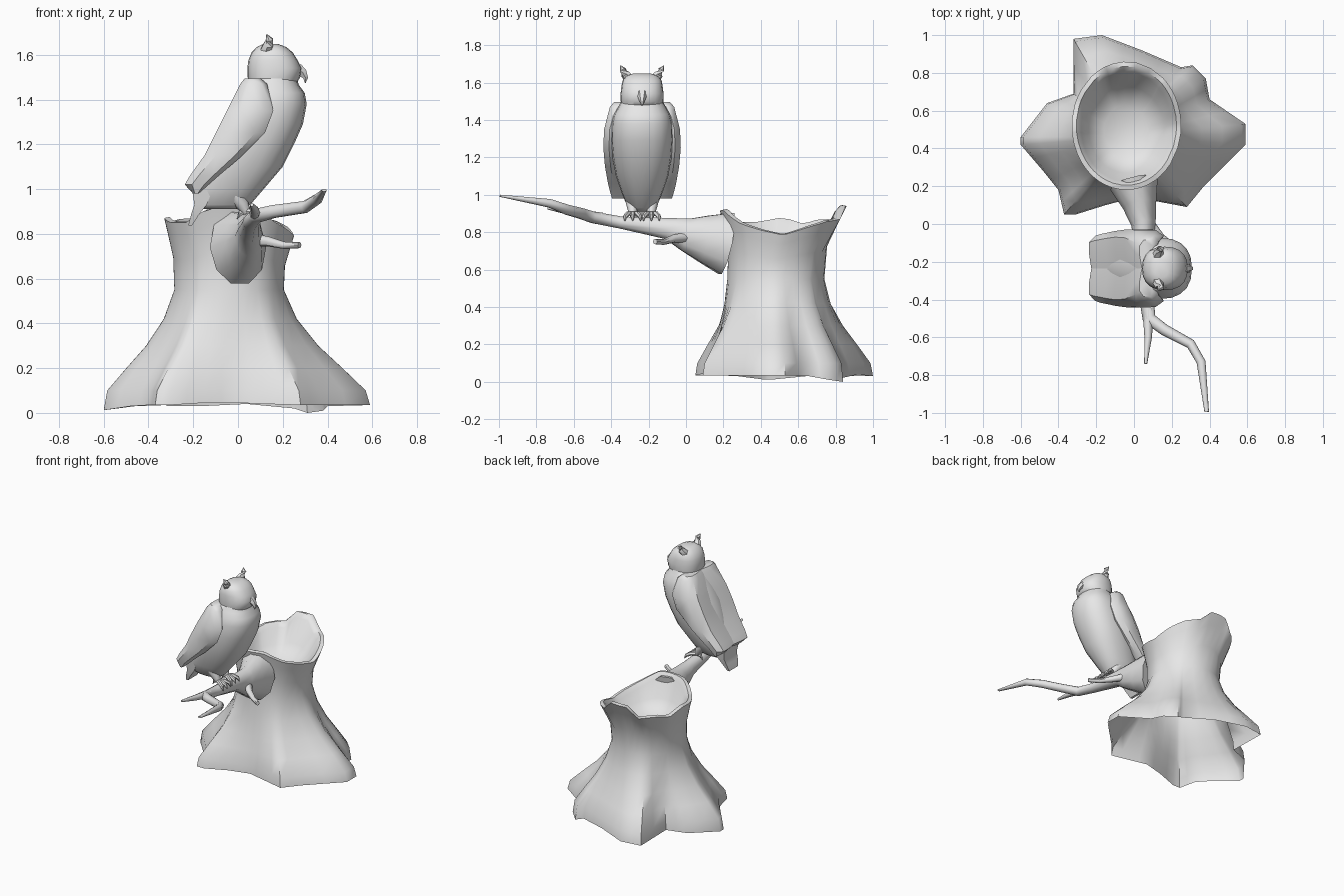
import bpy, bmesh, math
from mathutils import Vector

if "Cube" in bpy.data.objects:
    bpy.data.objects.remove(bpy.data.objects["Cube"])

grey = bpy.data.materials.new("plain_grey")
grey.diffuse_color = (0.8, 0.8, 0.8, 1)
grey.use_nodes = True
grey.node_tree.nodes["Principled BSDF"].inputs["Base Color"].default_value = grey.diffuse_color


def loft(name, rings, cap_start=True, cap_end=True, angle=45):
    """Skin a list of equal-length point rings."""
    bm = bmesh.new()
    vs = [[bm.verts.new(p) for p in r] for r in rings]
    n = len(rings[0])
    for a, b in zip(vs, vs[1:]):
        for i in range(n):
            j = (i + 1) % n
            bm.faces.new((a[i], a[j], b[j], b[i]))
    if cap_start:
        bm.faces.new(vs[0][::-1])
    if cap_end:
        bm.faces.new(vs[-1])
    bmesh.ops.recalc_face_normals(bm, faces=bm.faces)
    me = bpy.data.meshes.new(name)
    bm.to_mesh(me)
    bm.free()
    me.materials.append(grey)
    ob = bpy.data.objects.new(name, me)
    bpy.context.collection.objects.link(ob)
    bpy.ops.object.select_all(action='DESELECT')
    ob.select_set(True)
    bpy.context.view_layer.objects.active = ob
    bpy.ops.object.shade_smooth_by_angle(angle=math.radians(angle))
    return ob


def tube(name, pts, n=8):
    """Tapered tube; each point is x, y, z, half width, half height."""
    P = [Vector(p[:3]) for p in pts]
    rings = []
    for i, p in enumerate(pts):
        d = (P[min(i + 1, len(P) - 1)] - P[max(i - 1, 0)]).normalized()
        ref = Vector((0, 0, 1)) if abs(d.z) < 0.8 else Vector((1, 0, 0))
        side = d.cross(ref).normalized()
        up = side.cross(d)
        rings.append([P[i] + side * p[3] * math.cos(t) + up * p[-1] * math.sin(t)
                      for t in (2 * math.pi * k / n for k in range(n))])
    return loft(name, rings)


def lerp_table(table, t):
    for (a, u), (b, v) in zip(table, table[1:]):
        if a <= t <= b:
            return u + (v - u) * (t - a) / (b - a)
    return table[-1][1]


# stump: root outline blended up into a round neck, flared rim and hollow top
CX, CY = -0.04, 0.5
roots = [(.59, .53, .035), (.40, .66, .03), (.38, .77, .01), (.31, .84, 0), (.25, .83, .02),
         (.04, .92, .04), (-.17, 1.0, .03), (-.32, .98, .03), (-.32, .69, .035),
         (-.46, .64, .03), (-.6, .46, .012), (-.6, .42, .012), (-.48, .28, .03),
         (-.40, .18, .035), (-.37, .05, .035), (-.31, .05, .035), (-.15, .10, .045),
         (0, .14, .045), (.12, .12, .04), (.28, .09, .035), (.37, .2, .035), (.59, .42, .035)]
base = []
for a, b in zip(roots, roots[1:] + roots[:1]):
    base += [Vector(a), (Vector(a) + Vector(b)) / 2]
rim_z = [(0, .785), (25, .83), (45, .86), (62, .86), (76, .94), (104, .94), (120, .86),
         (140, .87), (160, .84), (180, .875), (205, .85), (228, .85), (250, .91),
         (290, .92), (318, .845), (340, .81), (360, .785)]
angs = [math.atan2(p.y - CY, p.x - CX) for p in base]
tops = [lerp_table(rim_z, math.degrees(t) % 360) for t in angs]


def oval(cy, hx, hy, zs):
    return [Vector((CX + hx * math.cos(t), cy + hy * math.sin(t), z)) for t, z in zip(angs, zs)]


rings = [base]
for z, f in [(.1, .95), (.2, .68), (.3, .4), (.42, .15), (.55, 0)]:
    neck = oval(.48, .245, .26, [z] * len(angs))
    rings.append([Vector((q.x + (p.x - q.x) * f, q.y + (p.y - q.y) * f, z))
                  for p, q in zip(base, neck)])
for cy, hx, hy, k in [(.49, .25, .265, .45), (.51, .275, .31, .8), (.52, .29, .34, 1)]:
    rings.append(oval(cy, hx, hy, [.55 + (z - .55) * k for z in tops]))
rings.append(oval(.52, .265, .315, [z + .005 for z in tops]))
rings.append(oval(.515, .24, .29, [z - .025 for z in tops]))
rings.append(oval(.50, .20, .23, [.70 + (z - .70) * .25 for z in tops]))
rings.append(oval(.49, .12, .14, [.67] * len(angs)))
loft("stump", rings, cap_start=False, angle=50)

# branch with a fork and a broken twig
tube("branch", [(0, .215, .74, .13, .175), (.03, .1, .765, .09, .133), (.05, 0, .787, .065, .093),
                (.05, -.1, .82, .05, .06), (.06, -.35, .852, .04, .034), (.08, -.5, .88, .036, .032),
                (.16, -.56, .90, .03, .03), (.30, -.635, .92, .026, .028),
                (.355, -.73, .955, .024, .024), (.385, -.995, .995, .012, .006)], 10)
tube("branch_fork", [(.075, -.45, .875, .03), (.075, -.6, .905, .02), (.062, -.74, .93, .008)])
tube("broken_twig", [(.06, .03, .775, .03), (.14, -.07, .765, .022),
                     (.21, -.12, .748, .016), (.275, -.165, .75, .014)])

# bird body and head: horizontal rings of z, back x, front x, half width
OY = -0.235


def body_ring(z, x0, x1, hy, e=0.85, n=20):
    c, h = (x0 + x1) / 2, (x1 - x0) / 2
    out = []
    for k in range(n):
        a, b = math.cos(2 * math.pi * k / n), math.sin(2 * math.pi * k / n)
        out.append((c + h * math.copysign(abs(a) ** e, a),
                    OY + hy * math.copysign(abs(b) ** e, b), z))
    return out


loft("bird_body", [body_ring(*r) for r in [
    (.912, -.17, .03, .055), (.93, -.19, .055, .075), (1.0, -.19, .115, .105),
    (1.1, -.16, .2, .14), (1.2, -.12, .25, .158), (1.29, -.08, .29, .165),
    (1.38, -.03, .307, .162), (1.43, 0, .298, .15), (1.465, .02, .272, .13),
    (1.495, .043, .262, .114)]], angle=60)
loft("bird_head", [body_ring(*r) for r in [
    (1.47, .05, .26, .11), (1.5, .043, .278, .114), (1.54, .042, .285, .115),
    (1.575, .046, .267, .111), (1.61, .06, .245, .105), (1.635, .085, .215, .085),
    (1.648, .11, .18, .05)]], angle=60)
tube("beak", [(.265, OY, 1.54, .028), (.29, OY, 1.52, .022),
              (.303, OY, 1.495, .012), (.3, OY, 1.475, .003)], 6)

# tail
loft("tail", [[(x0, OY - w, z), (x1, OY - w, z), (x1, OY + w, z), (x0, OY + w, z)]
              for z, x0, x1, w in [(1.03, -.21, -.1, .09), (.93, -.195, -.14, .075),
                                   (.885, -.21, -.175, .065), (.838, -.222, -.205, .05)]])

# wings, ear tufts, legs and toes on both sides
wing = [(1.495, .03, .10, .15), (1.47, .01, .13, .172), (1.35, -.05, .158, .203),
        (1.25, -.10, .12, .207), (1.15, -.15, .02, .198), (1.06, -.215, -.085, .182),
        (1.02, -.238, -.13, .172), (.98, -.20, -.175, .16)]
for s, side in ((1, "left"), (-1, "right")):
    rings = []
    for z, xb, xf, yo in wing:
        w = xf - xb
        prof = [(xb + .012, 0), (xb, yo * .45), (xb, yo * .8), (xb + w * .3, yo),
                (xf - w * .2, yo), (xf, yo - .03), (xf - w * .1, yo - .07),
                (xb + w * .5, yo * .5), (xb + w * .5, 0)]
        rings.append([(x, OY + s * y, z) for x, y in prof])
    loft(side + "_wing", rings, angle=40)
    tube(side + "_ear_tuft", [(.125, OY + s * .065, 1.615, .03), (.135, OY + s * .09, 1.645, .024),
                              (.14, OY + s * .103, 1.668, .018), (.128, OY + s * .115, 1.69, .003)], 6)
    fy = OY + s * .05
    tube(side + "_leg", [(-.01, fy, .97, .04), (.02, fy, .93, .03), (.04, fy, .895, .018)])
    for k in (-1, 0, 1):
        tube(f"{side}_toe_{k + 2}", [(.03, fy, .9, .013), (.07, fy + k * .025, .9, .014),
                                     (.1, fy + k * .04, .885, .012), (.112, fy + k * .042, .862, .003)], 6)
    tube(side + "_back_toe", [(.04, fy, .9, .013), (.01, fy, .892, .013), (-.005, fy, .865, .004)], 6)
